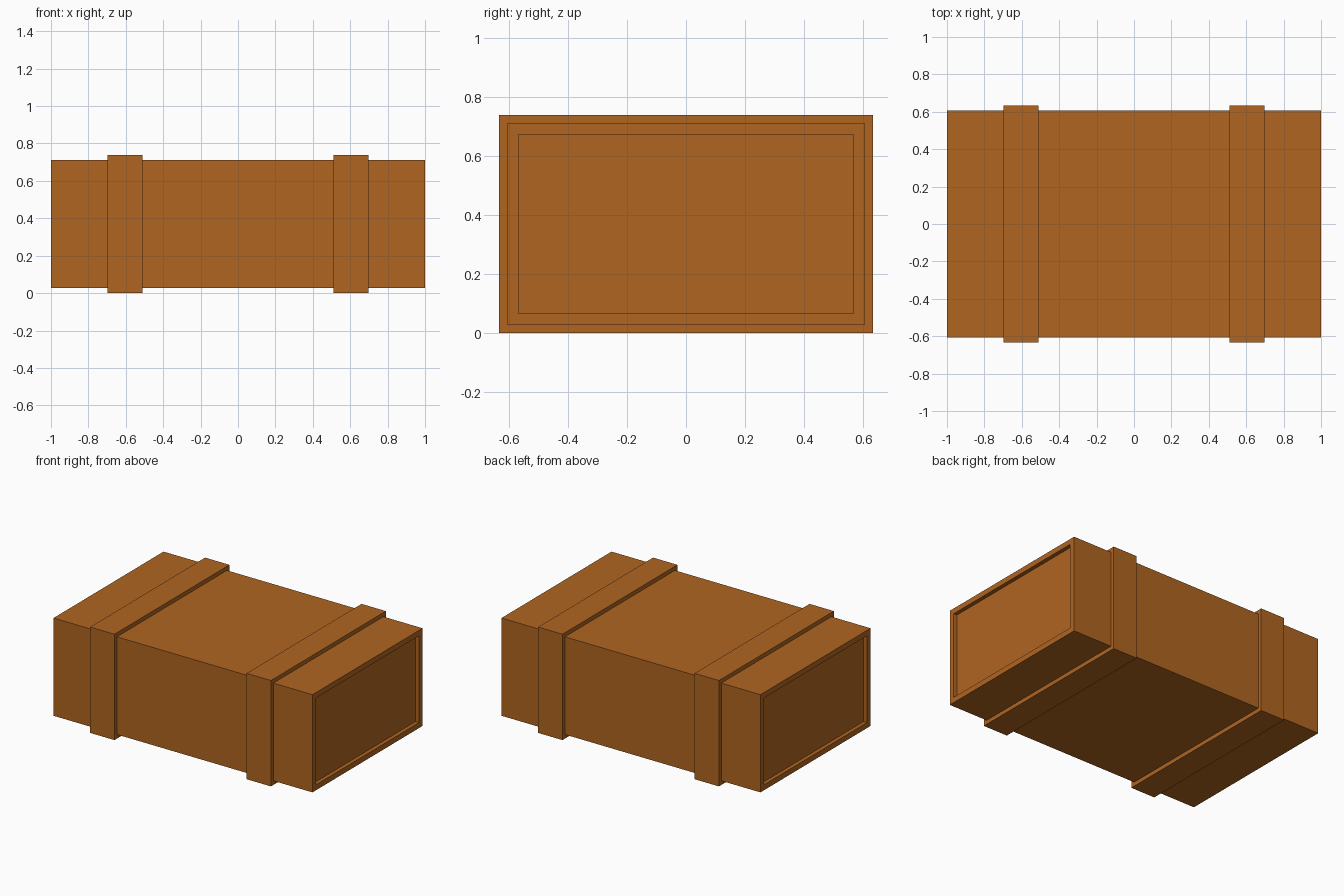
import bpy, bmesh
from mathutils import Matrix

if "Cube" in bpy.data.objects:
    bpy.data.objects.remove(bpy.data.objects["Cube"])

wood = bpy.data.materials.new("warm brown wood")
wood.diffuse_color = (0.434, 0.130, 0.0152, 1.0)
wood.use_nodes = True
wood.node_tree.nodes["Principled BSDF"].inputs["Base Color"].default_value = wood.diffuse_color

HEIGHT = 0.739
MID_Z = HEIGHT / 2


def box(name, x, size, recess=None):
    """Box centred at (x, 0, MID_Z); recess = (rim, depth) sinks both x ends."""
    bm = bmesh.new()
    bmesh.ops.create_cube(bm, size=1.0, matrix=Matrix.Translation((x, 0, MID_Z)) @ Matrix.Diagonal((*size, 1)))
    if recess:
        rim, depth = recess
        bm.normal_update()
        ends = [f for f in bm.faces if abs(f.normal.x) > 0.9]
        # flat rim, then straight walls down to the sunken panel
        bmesh.ops.inset_individual(bm, faces=ends, thickness=rim, use_even_offset=True)
        for f in ends:
            side = 1 if f.calc_center_median().x > 0 else -1
            new = bmesh.ops.extrude_discrete_faces(bm, faces=[f])["faces"][0]
            bmesh.ops.translate(bm, verts=new.verts, vec=(-side * depth, 0, 0))
    bmesh.ops.recalc_face_normals(bm, faces=bm.faces)
    mesh = bpy.data.meshes.new(name)
    bm.to_mesh(mesh)
    bm.free()
    mesh.materials.append(wood)
    obj = bpy.data.objects.new(name, mesh)
    bpy.context.collection.objects.link(obj)
    return obj


# Crate body with a recessed panel at each end
box("crate_body", 0, (2.0, 1.214, 0.682), recess=(0.038, 0.027))

# Two raised bands wrapped round the body
for side, label in ((-1, "left"), (1, "right")):
    box(label + "_band", side * 0.604, (0.188, 1.268, HEIGHT))
